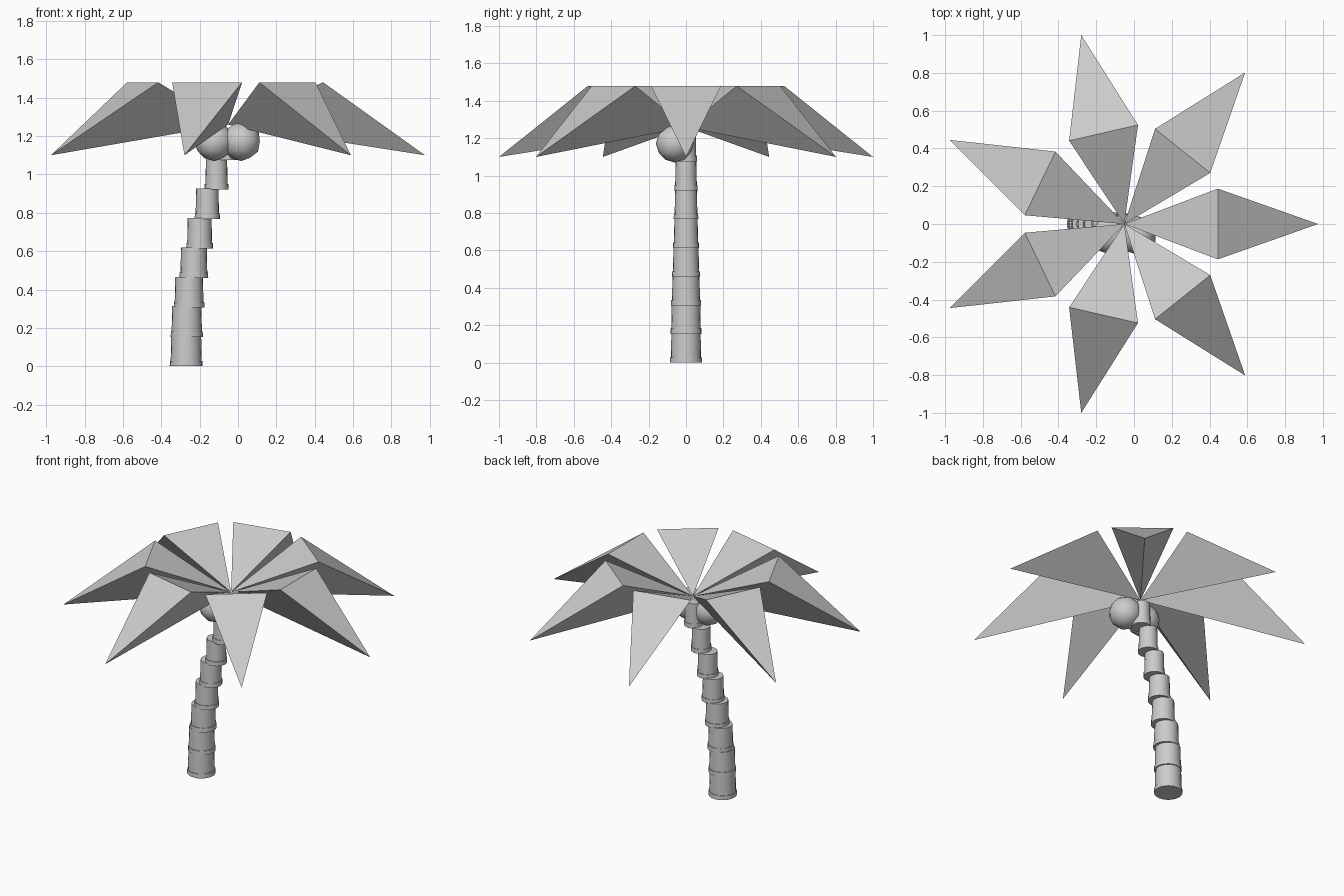
import bpy, bmesh, math
from mathutils import Matrix, Vector

if "Cube" in bpy.data.objects:
    bpy.data.objects.remove(bpy.data.objects["Cube"])

grey = bpy.data.materials.new("plain grey")
grey.diffuse_color = (0.6, 0.6, 0.6, 1)
grey.use_nodes = True
grey.node_tree.nodes["Principled BSDF"].inputs["Base Color"].default_value = grey.diffuse_color
CROWN_X = -0.051


def finish(name, bm, smooth):
    bmesh.ops.recalc_face_normals(bm, faces=bm.faces)
    mesh = bpy.data.meshes.new(name)
    bm.to_mesh(mesh)
    bm.free()
    mesh.materials.append(grey)
    obj = bpy.data.objects.new(name, mesh)
    bpy.context.collection.objects.link(obj)
    if smooth:
        bpy.ops.object.select_all(action='DESELECT')
        obj.select_set(True)
        bpy.context.view_layer.objects.active = obj
        bpy.ops.object.shade_smooth_by_angle(angle=math.radians(50))
    return obj


def lathe(bm, x, profile, sides=20):
    """Closed turned solid around a vertical axis at x."""
    rings = []
    for r, z in profile:
        rings.append([bm.verts.new((x + r * math.cos(math.tau * i / sides),
                                    r * math.sin(math.tau * i / sides), z))
                      for i in range(sides)])
    for a, b in zip(rings, rings[1:]):
        for i in range(sides):
            j = (i + 1) % sides
            bm.faces.new((a[i], a[j], b[j], b[i]))
    bm.faces.new(rings[0][::-1])
    bm.faces.new(rings[-1])


# Trunk: stacked, slightly tapered sections, each with a rim at the foot
centres = [-0.27, -0.267, -0.255, -0.23, -0.20, -0.16, -0.112, -0.058]
radii = [0.086, 0.084, 0.08, 0.075, 0.07, 0.066, 0.063, 0.06]
STEP = 0.1535
for i, (x, r) in enumerate(zip(centres, radii)):
    z = i * STEP
    bm = bmesh.new()
    lathe(bm, x, [(r, z), (r - 0.001, z + 0.028),
                  (r - 0.005, z + 0.028), (r - 0.008, z + STEP + 0.006)])
    finish(f"trunk_section_{i + 1}", bm, True)

# Coconuts: a pair at the front of the crown
for side, label in ((-1, "left"), (1, "right")):
    bm = bmesh.new()
    centre = Vector((CROWN_X - 0.002 + side * 0.07, -0.06, 1.172))
    bmesh.ops.create_icosphere(bm, subdivisions=2, radius=0.102,
                               matrix=Matrix.Translation(centre))
    finish(f"coconut_{label}", bm, True)

# Leaves: seven folded kites, closed underneath by a keel from root to tip
for i in range(7):
    bm = bmesh.new()
    root, left, right, tip = [bm.verts.new(p) for p in (
        (0, 0, 1.26), (0.495, 0.187, 1.48), (0.495, -0.187, 1.48), (1.0257, 0, 1.10))]
    for tri in ((root, right, left), (left, right, tip),
                (root, left, tip), (root, tip, right)):
        bm.faces.new(tri)
    turn = Matrix.Translation((CROWN_X, 0, 0)) @ Matrix.Rotation(math.tau * i / 7, 4, 'Z')
    bmesh.ops.transform(bm, matrix=turn, verts=bm.verts)
    finish(f"leaf_{i + 1}", bm, False)
